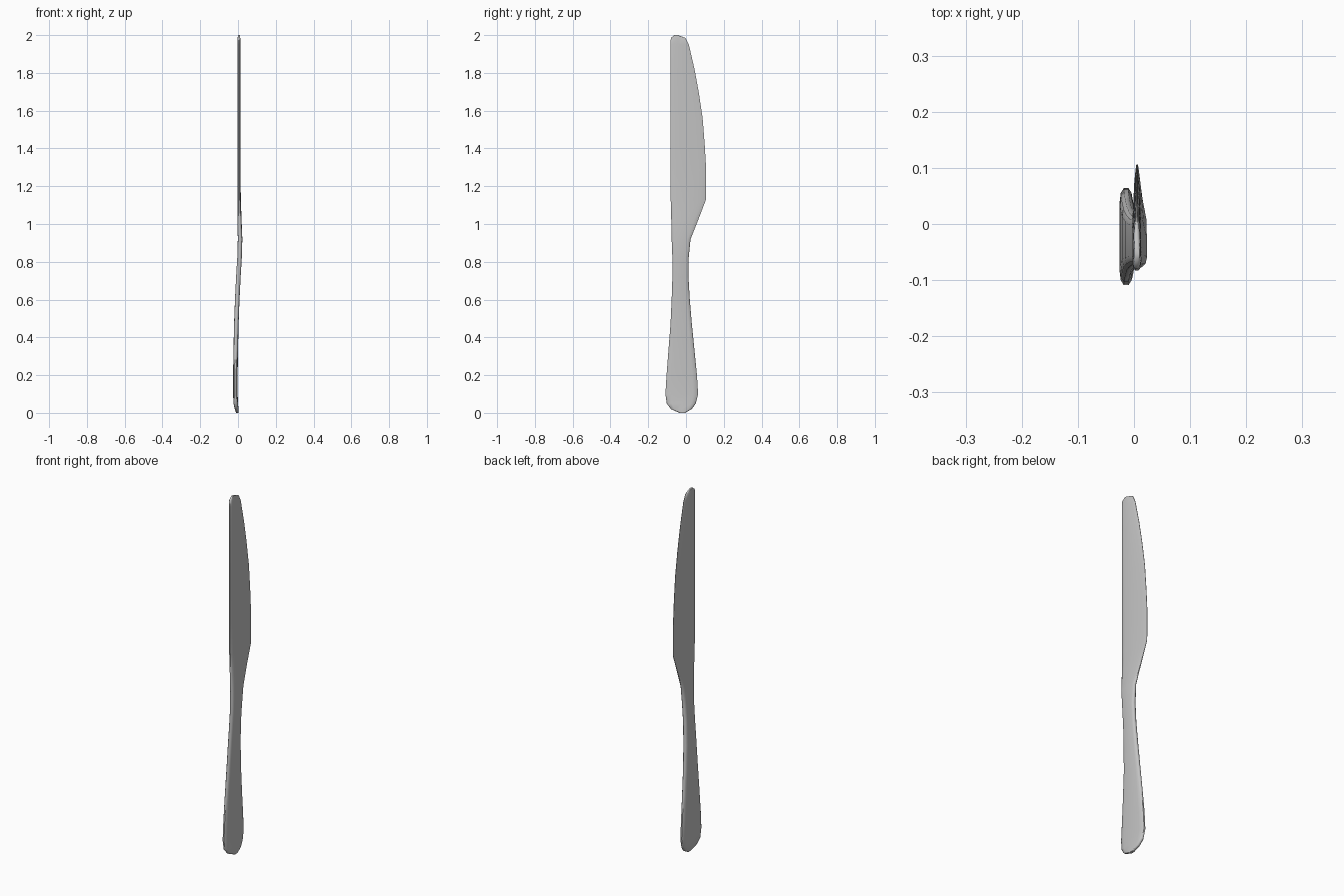
import bpy, bmesh

steel = bpy.data.materials.new("steel_grey")
steel.diffuse_color = (0.55, 0.55, 0.55, 1)

# Stations: height, spine y, edge y, centre x, half thickness, edge sharpness 0..1
STATIONS = [
    (0.0, -0.035, -0.005, -0.003, 0.007, 0),
    (0.02, -0.080, 0.030, -0.007, 0.010, 0),
    (0.05, -0.102, 0.052, -0.012, 0.012, 0),
    (0.10, -0.109, 0.064, -0.014, 0.012, 0),
    (0.20, -0.103, 0.058, -0.014, 0.012, 0),
    (0.33, -0.093, 0.045, -0.012, 0.012, 0),
    (0.47, -0.082, 0.031, -0.009, 0.012, 0),
    (0.60, -0.076, 0.020, -0.004, 0.012, 0),
    (0.72, -0.072, 0.013, 0.002, 0.012, 0),
    (0.82, -0.072, 0.014, 0.008, 0.012, 0),
    (0.92, -0.076, 0.024, 0.011, 0.012, 0.15),
    (1.02, -0.078, 0.064, 0.008, 0.011, 0.7),
    (1.13, -0.081, 0.106, 0.006, 0.009, 1),
    (1.30, -0.082, 0.106, 0.005, 0.008, 1),
    (1.42, -0.082, 0.099, 0.005, 0.008, 1),
    (1.56, -0.083, 0.088, 0.005, 0.008, 1),
    (1.70, -0.083, 0.067, 0.005, 0.008, 1),
    (1.82, -0.083, 0.045, 0.005, 0.008, 1),
    (1.95, -0.083, 0.015, 0.005, 0.008, 0.8),
    (1.985, -0.080, -0.003, 0.005, 0.007, 0.5),
    (2.0, -0.062, -0.042, 0.005, 0.005, 0),
]

# Half cross-section from spine to edge: (position across, blunt, sharp thickness)
HALF = [(0.0, 0.35, 0.35), (0.05, 0.8, 0.8), (0.16, 1, 1), (0.5, 1, 0.95),
        (0.84, 1, 0.55), (0.95, 0.8, 0.28), (1.0, 0.35, 0.1)]


def section(bm, z, y0, y1, xc, half, sharp):
    side = [(y0 + u * (y1 - y0), half * (a + (b - a) * sharp)) for u, a, b in HALF]
    ring = [(xc + t, y) for y, t in side] + [(xc - t, y) for y, t in reversed(side)]
    return [bm.verts.new((x, y, z)) for x, y in ring]


# Table knife: one continuous loft through handle, neck and blade
bm = bmesh.new()
rings = [section(bm, *s) for s in STATIONS]
for lo, hi in zip(rings, rings[1:]):
    n = len(lo)
    for i in range(n):
        j = (i + 1) % n
        bm.faces.new((lo[i], lo[j], hi[j], hi[i]))
bm.faces.new(rings[0])
bm.faces.new(rings[-1])
bmesh.ops.recalc_face_normals(bm, faces=bm.faces)

mesh = bpy.data.meshes.new("table_knife")
bm.to_mesh(mesh)
bm.free()
mesh.materials.append(steel)
knife = bpy.data.objects.new("table_knife", mesh)
bpy.context.collection.objects.link(knife)
bpy.context.view_layer.objects.active = knife
knife.select_set(True)
bpy.ops.object.shade_smooth_by_angle(angle=0.9)
